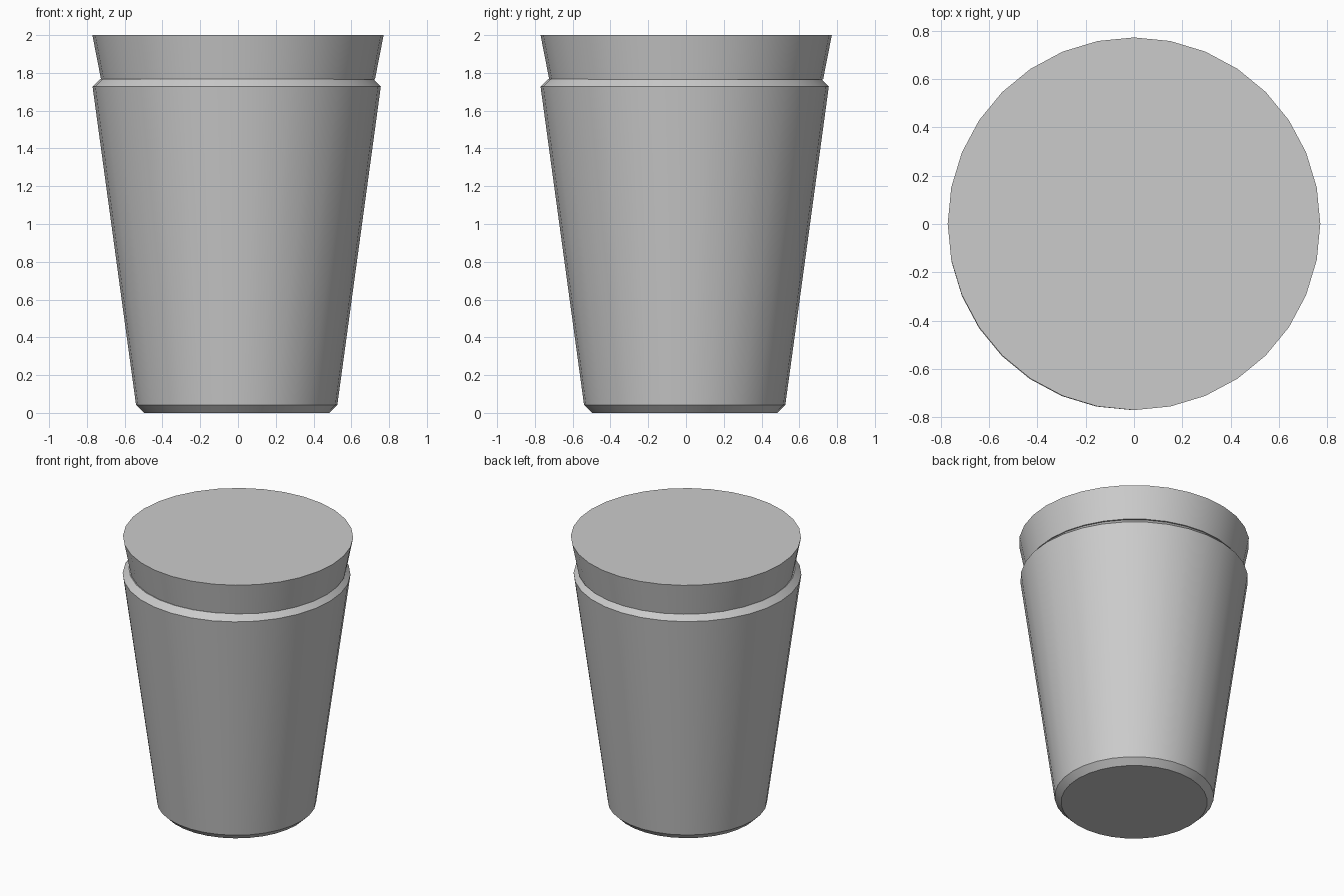
import bpy
import bmesh
from math import cos, sin, tau, radians

if "Cube" in bpy.data.objects:
    bpy.data.objects.remove(bpy.data.objects["Cube"])

SIDES = 32


def turned(name, profile, centre):
    """Solid of revolution from (radius, z) rings, capped at both ends."""
    bm = bmesh.new()
    rings = []
    for r, z in profile:
        rings.append([bm.verts.new((centre[0] + r * cos(tau * i / SIDES),
                                    centre[1] + r * sin(tau * i / SIDES), z))
                      for i in range(SIDES)])
    for low, high in zip(rings, rings[1:]):
        for i in range(SIDES):
            j = (i + 1) % SIDES
            bm.faces.new((low[i], low[j], high[j], high[i]))
    bm.faces.new(rings[0][::-1])
    bm.faces.new(rings[-1])
    mesh = bpy.data.meshes.new(name)
    bm.to_mesh(mesh)
    bm.free()
    obj = bpy.data.objects.new(name, mesh)
    bpy.context.collection.objects.link(obj)
    bpy.ops.object.select_all(action='DESELECT')
    obj.select_set(True)
    bpy.context.view_layer.objects.active = obj
    bpy.ops.object.shade_smooth_by_angle(angle=radians(30))
    return obj


# Tapered body with chamfered rims, set very slightly off centre
turned("cup_body", [(0.49, 0), (0.533, 0.043), (0.763, 1.727), (0.722, 1.768)],
       (-0.007, -0.007))

# Flared lid seated on the body
turned("lid", [(0.725, 1.765), (0.771, 2.0)], (0, 0.001))
